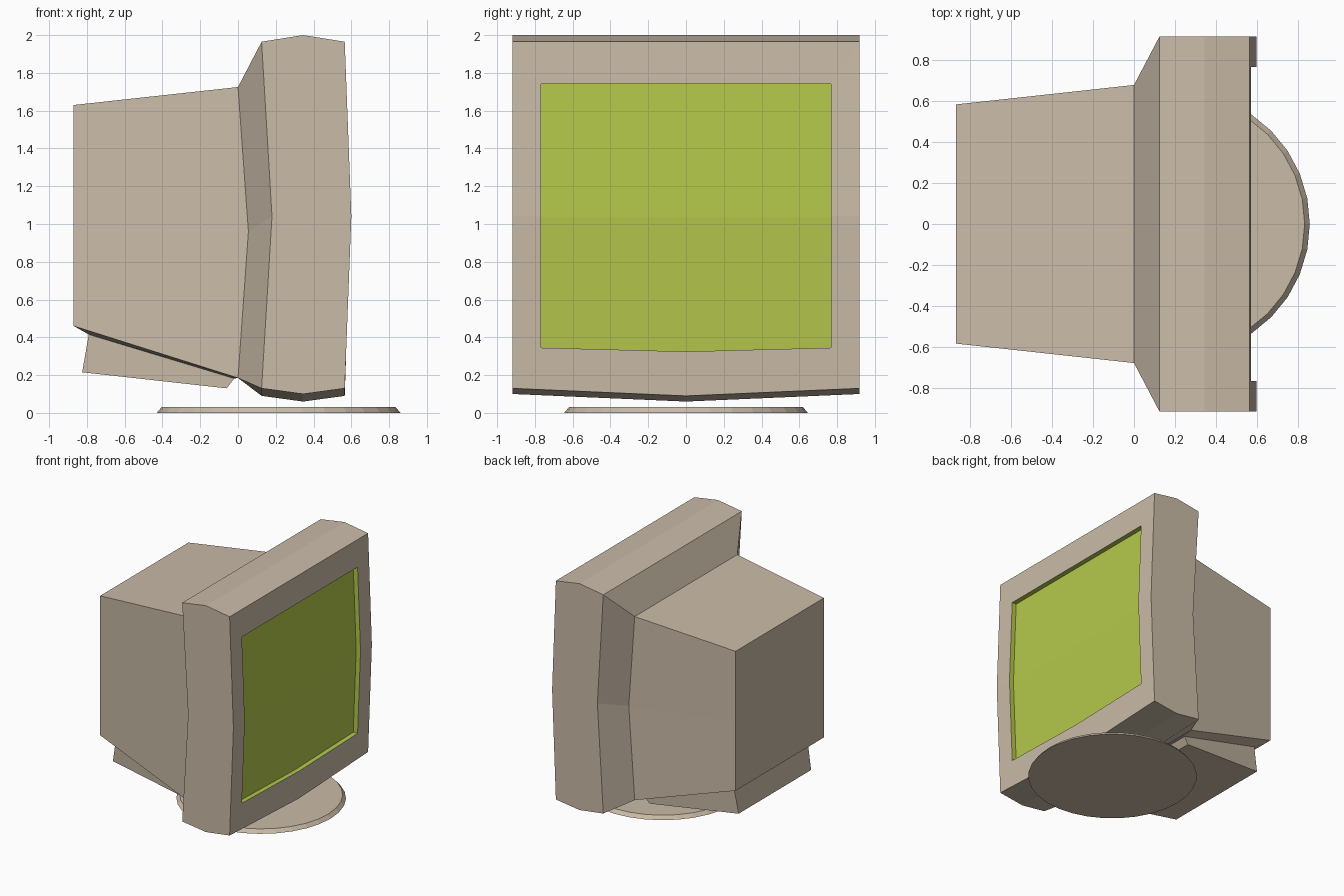
import bpy, bmesh
from mathutils import Matrix

if "Cube" in bpy.data.objects:
    bpy.data.objects.remove(bpy.data.objects["Cube"])


def material(name, rgb):
    m = bpy.data.materials.new(name)
    m.diffuse_color = (*rgb, 1)
    m.use_nodes = True
    m.node_tree.nodes["Principled BSDF"].inputs["Base Color"].default_value = m.diffuse_color
    return m


beige = material("beige_plastic", (0.59, 0.50, 0.39))
green = material("green_screen", (0.46, 0.58, 0.07))


def finish(bm, name, mats):
    bmesh.ops.remove_doubles(bm, verts=bm.verts, dist=1e-4)
    bmesh.ops.recalc_face_normals(bm, faces=bm.faces)
    me = bpy.data.meshes.new(name)
    bm.to_mesh(me)
    bm.free()
    for m in mats:
        me.materials.append(m)
    ob = bpy.data.objects.new(name, me)
    bpy.context.collection.objects.link(ob)
    return ob


def section(x, xm, y, zb, zbc, zm, zt):
    """Eight-point cross-section: bowed at mid height and at the bottom centre."""
    return [(x, -y, zb), (x, 0, zbc), (x, y, zb), (xm, y, zm),
            (x, y, zt), (x, 0, zt), (x, -y, zt), (xm, -y, zm)]


def underside(xb, yb, zb, xf, yf, zf):
    """Six-point ring running around the bottom of the rear housing."""
    return ([(xb, s * yb, zb) for s in (-1, 0, 1)] +
            [(xf, s * yf, zf) for s in (1, 0, -1)])


def bridge(bm, rings, skip=(), mat=lambda i: 0):
    vs = [[bm.verts.new(p) for p in r] for r in rings]
    n = len(vs[0])
    for i in range(len(vs) - 1):
        for j in range(n):
            if (i, j) not in skip:
                k = (j + 1) % n
                f = bm.faces.new((vs[i][j], vs[i][k], vs[i + 1][k], vs[i + 1][j]))
                f.material_index = mat(i)
    return vs


# Monitor housing: rear box, flared neck, bezel and recessed screen
bm = bmesh.new()
rings = [
    section(-0.87, -0.87, 0.585, 0.46, 0.46, 1.05, 1.63),
    section(0.0, 0.055, 0.68, 0.185, 0.185, 0.96, 1.725),
    section(0.125, 0.18, 0.918, 0.13, 0.09, 1.04, 1.965),
    section(0.345, 0.39, 0.918, 0.10, 0.06, 1.04, 2.0),
    section(0.565, 0.60, 0.918, 0.13, 0.09, 1.04, 1.965),
    section(0.573, 0.60, 0.767, 0.345, 0.325, 1.04, 1.74),
    section(0.533, 0.56, 0.767, 0.345, 0.325, 1.04, 1.74),
]
vs = bridge(bm, rings, skip={(0, 0), (0, 1)}, mat=lambda i: int(i == 5))
for ring, m in ((vs[0], 0), (vs[-1], 1)):
    for ids in ((0, 1, 2, 3, 7), (7, 3, 4, 5, 6)):
        bm.faces.new([ring[i] for i in ids]).material_index = m

# Inset block under the rear box, sharing its lower edges
foot = bridge(bm, [
    underside(-0.87, 0.585, 0.46, 0.0, 0.68, 0.185),
    underside(-0.79, 0.49, 0.415, -0.02, 0.58, 0.182),
    underside(-0.825, 0.48, 0.215, -0.06, 0.57, 0.13),
])[-1]
for ids in ((0, 1, 4, 5), (1, 2, 3, 4)):
    bm.faces.new([foot[i] for i in ids])
finish(bm, "monitor_housing", (beige, green))

# Round base plate with a tapered rim
bm = bmesh.new()
bmesh.ops.create_cone(bm, cap_ends=True, segments=32, radius1=0.645, radius2=0.62,
                      depth=0.03, matrix=Matrix.Translation((0.215, 0, 0.015)))
finish(bm, "base_plate", (beige,))
